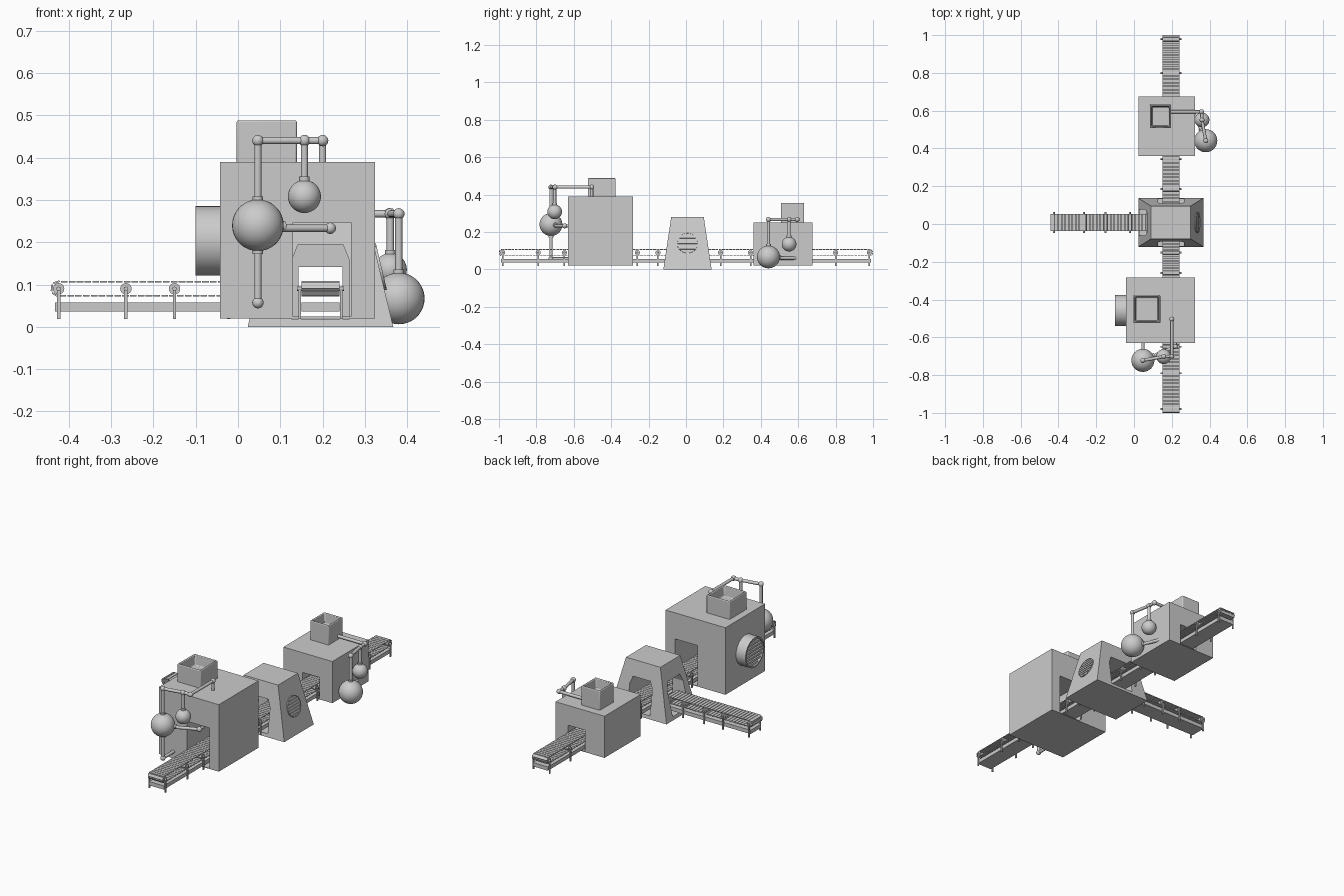
import bpy, bmesh, math
from mathutils import Vector, Matrix

if "Cube" in bpy.data.objects:
    bpy.data.objects.remove(bpy.data.objects["Cube"])


def make(name, bm, smooth=False):
    bmesh.ops.recalc_face_normals(bm, faces=bm.faces)
    me = bpy.data.meshes.new(name)
    bm.to_mesh(me)
    bm.free()
    ob = bpy.data.objects.new(name, me)
    bpy.context.collection.objects.link(ob)
    bpy.ops.object.select_all(action='DESELECT')
    ob.select_set(True)
    bpy.context.view_layer.objects.active = ob
    if smooth:
        bpy.ops.object.shade_smooth_by_angle(angle=math.radians(40))
    return ob


def add_box(bm, lo, hi, mat=Matrix()):
    lo, hi = Vector(lo), Vector(hi)
    m = mat @ Matrix.Translation((lo + hi) / 2) @ Matrix.Diagonal((*(hi - lo), 1))
    return bmesh.ops.create_cube(bm, size=1, matrix=m)['verts']


def add_rod(bm, a, b, r, seg=16):
    a, b = Vector(a), Vector(b)
    q = (b - a).to_track_quat('Z', 'Y').to_matrix().to_4x4()
    bmesh.ops.create_cone(bm, cap_ends=True, segments=seg, radius1=r, radius2=r,
                          depth=(b - a).length, matrix=Matrix.Translation((a + b) / 2) @ q)


def add_ball(bm, c, r, seg=16):
    bmesh.ops.create_uvsphere(bm, u_segments=seg, v_segments=seg // 2 + 2, radius=r,
                              matrix=Matrix.Translation(c))


def cut(ob, bm):
    cutter = make("cutter", bm)
    cutter.hide_render = True
    mod = ob.modifiers.new("tunnel", 'BOOLEAN')
    mod.operation, mod.solver, mod.object = 'DIFFERENCE', 'EXACT', cutter
    bpy.context.view_layer.objects.active = ob
    bpy.ops.object.modifier_apply(modifier=mod.name)
    bpy.data.objects.remove(cutter)


def prism(profile, axis, start, end):
    """Extrude an (across, z) profile along x or y."""
    bm = bmesh.new()
    pt = lambda u, z, t: (t, u, z) if axis == 'x' else (u, t, z)
    f = bm.faces.new([bm.verts.new(pt(u, z, start)) for u, z in profile])
    g = bmesh.ops.extrude_face_region(bm, geom=[f])
    d = Vector(pt(0, 0, end - start))
    for v in g['geom']:
        if isinstance(v, bmesh.types.BMVert):
            v.co += d
    return bm


CX, CY = 0.195, 0.008          # main conveyor x, side conveyor y
BELT_Z, BELT_R, HALF = 0.090, 0.0165, 0.045


# Conveyor built along local y, then placed with a matrix
def conveyor(name, mat, y0, y1, legs):
    a, b = y0 + BELT_R + 0.002, y1 - BELT_R - 0.002
    run, arc = b - a, math.pi * BELT_R
    n = round((2 * run + 2 * arc) / 0.0185)
    pitch = (2 * run + 2 * arc) / n
    bm = bmesh.new()
    for i in range(n):
        s = i * pitch
        if s < run:
            y, z, t = a + s, BELT_R, 0
        elif s < run + arc:
            t = -(s - run) / BELT_R
            y, z = b - BELT_R * math.sin(t), BELT_R * math.cos(t)
        elif s < 2 * run + arc:
            y, z, t = b - (s - run - arc), -BELT_R, math.pi
        else:
            t = math.pi - (s - 2 * run - arc) / BELT_R
            y, z = a - BELT_R * math.sin(t), BELT_R * math.cos(t)
        m = Matrix.Translation((0, y, BELT_Z + z)) @ Matrix.Rotation(t, 4, 'X')
        add_box(bm, (-HALF, -pitch * 0.42, -0.002), (HALF, pitch * 0.42, 0.002), m)
    make(name + "_belt_slats", bm).matrix_world = mat
    bm = bmesh.new()
    add_box(bm, (-HALF, y0 + 0.01, 0.036), (HALF, y1 - 0.01, 0.057))
    make(name + "_tray", bm).matrix_world = mat
    # Rollers on axles, carried by a pair of legs
    bm = bmesh.new()
    for y in legs:
        add_rod(bm, (-HALF, y, BELT_Z), (HALF, y, BELT_Z), 0.0135)
        add_rod(bm, (-HALF - 0.011, y, BELT_Z), (HALF + 0.011, y, BELT_Z), 0.005, 12)
        for s in (-1, 1):
            x = s * (HALF + 0.004)
            add_box(bm, (x - 0.003, y - 0.004, 0.018), (x + 0.003, y + 0.004, BELT_Z + 0.004))
    make(name + "_rollers_and_legs", bm, True).matrix_world = mat


conveyor("main_conveyor", Matrix.Translation((CX, 0, 0)), -1, 1,
         [-0.98, -0.79, -0.65, -0.26, -0.15, 0.185, 0.345, 0.8, 0.98])
conveyor("side_conveyor", Matrix.Translation((0, CY, 0)) @ Matrix.Rotation(math.pi / 2, 4, 'Z'),
         -0.09, 0.442, [0.424, 0.265, 0.15, 0.022, -0.07])


# Box machines with a straight tunnel through them
def machine(name, lo, hi, x0, x1, top):
    bm = bmesh.new()
    add_box(bm, lo, hi)
    ob = make(name, bm)
    bm = bmesh.new()
    add_box(bm, (x0, lo[1] - 0.05, 0.024), (x1, hi[1] + 0.05, top))
    cut(ob, bm)


machine("large_machine", (-0.042, -0.63, 0.02), (0.324, -0.284, 0.39), 0.13, 0.267, 0.246)
machine("small_machine", (0.025, 0.36, 0.02), (0.324, 0.675, 0.25), 0.143, 0.247, 0.141)

# Tapered centre machine with chamfered arches on three sides
bm = bmesh.new()
for v in add_box(bm, (0.023, -0.121, 0), (0.367, 0.137, 0.281)):
    if v.co.z > 0.1:
        v.co.x = CX + math.copysign(0.105, v.co.x - CX)
        v.co.y = CY + math.copysign(0.087, v.co.y - CY)
centre = make("centre_machine", bm)
arch = [(-0.069, 0.018), (0.069, 0.018), (0.069, 0.155), (0.053, 0.195), (-0.053, 0.195), (-0.069, 0.155)]
cut(centre, prism([(CX + u, z) for u, z in arch], 'y', -0.3, 0.3))
cut(centre, prism([(CY + u, z) for u, z in arch], 'x', -0.1, CX))


# Open hoppers with a tapering recess
def hopper(name, lo, hi):
    bm = bmesh.new()
    add_box(bm, lo, hi)
    bm.normal_update()
    top = max(bm.faces, key=lambda f: f.calc_center_median().z)
    bmesh.ops.inset_region(bm, faces=[top], thickness=0.012)
    g = bmesh.ops.extrude_face_region(bm, geom=[top])
    bm.faces.remove(top)
    verts = [v for v in g['geom'] if isinstance(v, bmesh.types.BMVert)]
    mid = sum((v.co for v in verts), Vector()) / 4
    for v in verts:
        v.co = mid + (v.co - mid) * 0.92 - Vector((0, 0, 0.055))
    ob = make(name, bm, True)
    bev = ob.modifiers.new("bevel", 'BEVEL')
    bev.width, bev.segments = 0.005, 3


hopper("large_hopper", (-0.003, -0.525, 0.385), (0.139, -0.376, 0.488))
hopper("small_hopper", (0.084, 0.508, 0.245), (0.197, 0.632, 0.356))


# Round vents: ring, back plate and louvres, built along local z
def vent(name, mat, r, depth, wall, n):
    bm = bmesh.new()
    seg = 48
    prof = [(r, -0.01), (r, depth), (r - wall, depth), (r - wall, depth * 0.4), (0, depth * 0.4)]
    vs = [bm.verts.new((p, 0, z)) for p, z in prof]
    es = [bm.edges.new(e) for e in zip(vs, vs[1:])]
    bmesh.ops.spin(bm, geom=vs + es, axis=(0, 0, 1), cent=(0, 0, 0), angle=2 * math.pi,
                   steps=seg, use_merge=True)
    bmesh.ops.remove_doubles(bm, verts=bm.verts, dist=1e-5)
    make(name + "_ring", bm, True).matrix_world = mat
    bm = bmesh.new()
    ri = r - wall
    for i in range(n):
        y = ri * (2 * (i + 0.5) / n - 1)
        w = math.sqrt(ri * ri - y * y)
        add_box(bm, (-w, -ri * 0.6 / n, depth * 0.35), (w, ri * 0.6 / n, depth * 0.9),
                Matrix.Translation((0, y, 0)))
    make(name + "_louvres", bm).matrix_world = mat


def facing(loc, normal):
    z = Vector(normal).normalized()
    x = Vector((0, 0, 1)).cross(z).normalized()
    rot = Matrix((x, z.cross(x), z)).transposed().to_4x4()
    return Matrix.Translation(loc) @ rot


vent("large_vent", facing((-0.042, -0.458, 0.203), (-1, 0, 0)), 0.082, 0.058, 0.007, 8)
vent("centre_vent", facing((0.333, CY, 0.141), (0.281, 0, 0.067)), 0.056, 0.006, 0.003, 7)


# Pipework with two tanks, local origin at the large tank centre
def pipework(name, mat, drain):
    top = 0.2
    path = [(0.153, 0.218, 0.14), (0.153, 0.218, top), (0.153, 0.022, top), (0.11, 0.02, top), (0, 0, top)]
    elbow = (0.171, 0.073, -0.007)
    runs = list(zip(path, path[1:])) + [((0, 0, 0), (0, 0, top)), ((0.11, 0.02, 0.07), (0.11, 0.02, top)),
                                        ((0, 0, -0.007), elbow), (elbow, (0.171, 0.11, -0.007))]
    balls = path[1:] + [elbow]
    if drain:
        low = (0, 0, -0.183)
        runs += [((0, 0, 0), low), (low, (0, 0.11, -0.183))]
        balls.append(low)
    bm = bmesh.new()
    for a, b in runs:
        add_rod(bm, a, b, 0.0085)
    for c in balls:
        add_ball(bm, c, 0.0135)
    # Collars where pipes meet the tanks
    add_rod(bm, (0, 0, 0.05), (0, 0, 0.068), 0.0125)
    add_rod(bm, (0.11, 0.02, 0.1), (0.11, 0.02, 0.115), 0.0125)
    d = Vector(elbow).normalized()
    add_rod(bm, d * 0.05, d * 0.068, 0.0125)
    if drain:
        add_rod(bm, (0, 0, -0.05), (0, 0, -0.068), 0.0125)
    make(name + "_pipes", bm, True).matrix_world = mat
    bm = bmesh.new()
    add_ball(bm, (0, 0, 0), 0.061, 32)
    add_ball(bm, (0.11, 0.02, 0.068), 0.039, 32)
    make(name + "_tanks", bm, True).matrix_world = mat


pipework("large_machine", Matrix.Translation((0.047, -0.722, 0.24)), True)
pipework("small_machine", Matrix.Translation((0.38, 0.441, 0.067)) @ Matrix.Rotation(math.pi / 2, 4, 'Z'), False)
